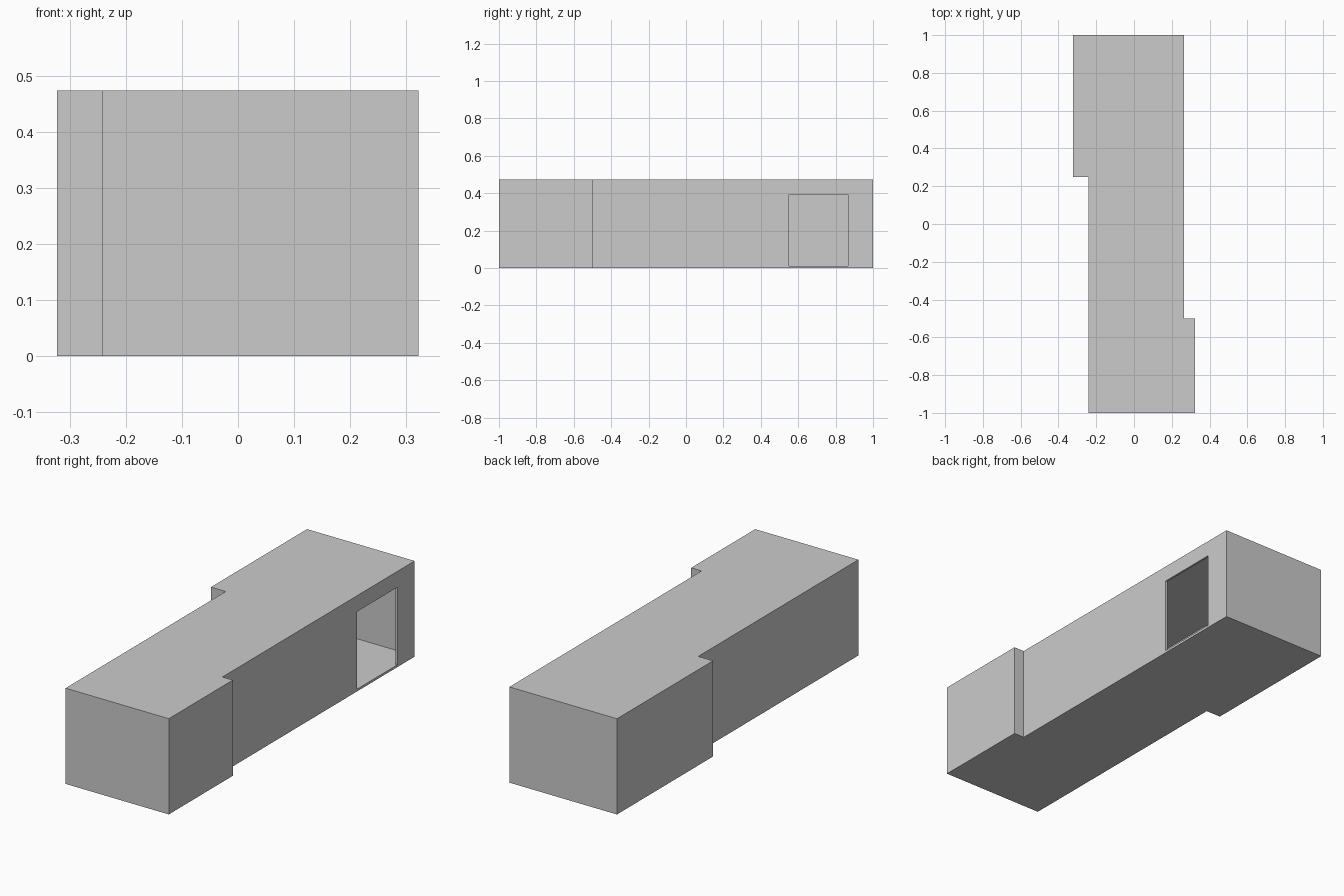
import bpy, bmesh

if "Cube" in bpy.data.objects:
    bpy.data.objects.remove(bpy.data.objects["Cube"])

HEIGHT, WALL = 0.473, 0.01


def extruded(name, outline, z0, z1):
    """Closed prism from a plan outline."""
    bm = bmesh.new()
    base = bm.faces.new([bm.verts.new((x, y, z0)) for x, y in outline])
    ret = bmesh.ops.extrude_face_region(bm, geom=[base], use_keep_orig=True)
    top = [v for v in ret["geom"] if isinstance(v, bmesh.types.BMVert)]
    bmesh.ops.translate(bm, vec=(0, 0, z1 - z0), verts=top)
    bmesh.ops.recalc_face_normals(bm, faces=bm.faces)
    mesh = bpy.data.meshes.new(name)
    bm.to_mesh(mesh)
    bm.free()
    obj = bpy.data.objects.new(name, mesh)
    bpy.context.collection.objects.link(obj)
    return obj


# Stepped room: thin walls, floor and ceiling around a hollow interior
plan = [(-0.242, -1), (0.322, -1), (0.322, -0.5), (0.265, -0.5),
        (0.265, 1), (-0.323, 1), (-0.323, 0.25), (-0.242, 0.25)]
room = extruded("room_shell", plan, 0, HEIGHT)
shell = room.modifiers.new("wall_thickness", "SOLIDIFY")
shell.thickness = WALL
shell.offset = -1
shell.use_even_offset = True

# Doorway through the right wall
door = extruded("doorway_cutter", [(0.2, 0.55), (0.35, 0.55), (0.35, 0.865), (0.2, 0.865)],
                WALL + 0.0015, 0.394)
door.hide_render = True
cut = room.modifiers.new("doorway", "BOOLEAN")
cut.operation = "DIFFERENCE"
cut.solver = "EXACT"
cut.object = door

# Apply the modifiers and remove the cutter
bpy.context.view_layer.objects.active = room
room.select_set(True)
for name in ("wall_thickness", "doorway"):
    bpy.ops.object.modifier_apply(modifier=name)
bpy.data.objects.remove(door)
